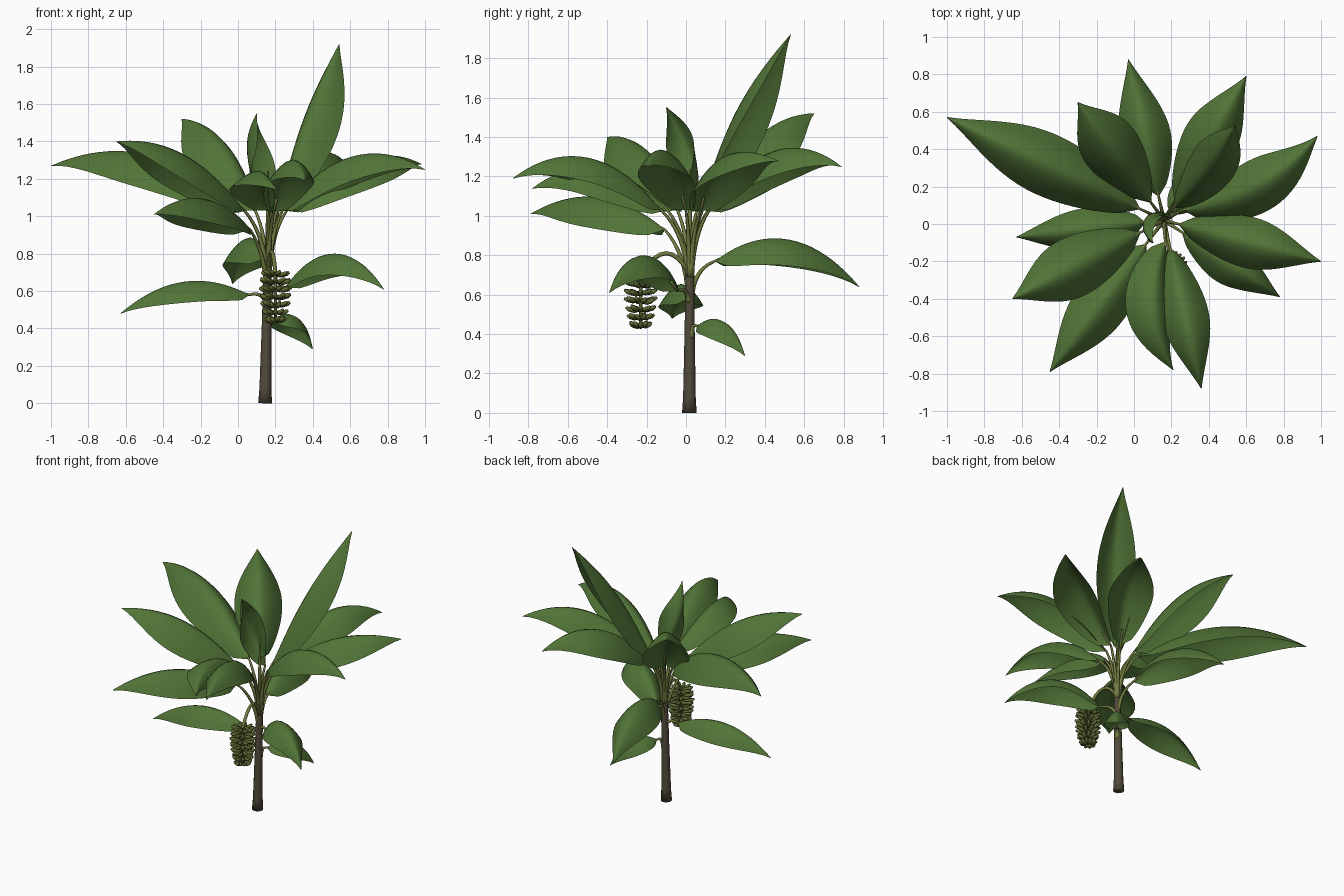
import bpy, math, random
from mathutils import Vector, Matrix

if "Cube" in bpy.data.objects:
    bpy.data.objects.remove(bpy.data.objects["Cube"])

random.seed(4)


def material(name, rgb):
    m = bpy.data.materials.new(name)
    m.diffuse_color = (*rgb, 1)
    m.use_nodes = True
    m.node_tree.nodes["Principled BSDF"].inputs["Base Color"].default_value = m.diffuse_color
    return m


LEAF = material("leaf green", (0.083, 0.175, 0.038))
STEM = material("stem olive", (0.17, 0.20, 0.05))
BARK = material("trunk brown", (0.085, 0.070, 0.045))
FRUIT = material("unripe fruit green", (0.115, 0.15, 0.035))
Z = Vector((0, 0, 1))
CROWN = Vector((.16, .02, 0))   # trunk axis at the crown
HANG = Vector((.20, -.23, 0))   # axis of the fruit bunch


def make_object(name, verts, faces, mat):
    me = bpy.data.meshes.new(name)
    me.from_pydata([tuple(v) for v in verts], [], faces)
    me.materials.append(mat)
    me.shade_smooth()
    ob = bpy.data.objects.new(name, me)
    bpy.context.collection.objects.link(ob)
    return ob


def bezier(a, m, b, t):
    """Quadratic curve passing through m at its middle."""
    c = 2 * m - (a + b) / 2
    return a * (1 - t) ** 2 + c * 2 * t * (1 - t) + b * t * t


def tube(path, radii, sides, verts, faces):
    """Append a capped tube along a path."""
    start = len(verts)
    for i, p in enumerate(path):
        d = (path[min(i + 1, len(path) - 1)] - path[max(i - 1, 0)]).normalized()
        q = Z.rotation_difference(d)
        for k in range(sides):
            a = 2 * math.pi * k / sides
            verts.append(p + q @ (Vector((math.cos(a), math.sin(a), 0)) * radii[i]))
    for i in range(len(path) - 1):
        for k in range(sides):
            n = (k + 1) % sides
            r = start + i * sides
            faces.append((r + k, r + n, r + sides + n, r + sides + k))
    end = start + (len(path) - 1) * sides
    faces.append(tuple(start + k for k in reversed(range(sides))))
    faces.append(tuple(end + k for k in range(sides)))


def blade(name, base, mid, tip, width, roll):
    """Pointed blade with hanging sides, bent along its length."""
    n, cols = 20, 10
    verts, faces = [], []
    for i in range(n + 1):
        t = i / n
        p = bezier(base, mid, tip, t)
        d = (bezier(base, mid, tip, t + .01) - bezier(base, mid, tip, t - .01)).normalized()
        side = Matrix.Rotation(math.radians(roll), 3, d) @ d.cross(Z).normalized()
        up = side.cross(d)
        w = width * max(math.sin(math.pi * t ** 0.88), 0) ** (.6 + .5 * t) + 0.002
        for k in range(cols + 1):
            u = 2 * k / cols - 1
            verts.append(p + side * u * w + up * (.045 * math.sin(math.pi * t) - w * abs(u) ** 1.7))
    for i in range(n):
        for k in range(cols):
            r = i * (cols + 1) + k
            faces.append((r, r + 1, r + cols + 2, r + cols + 1))
    make_object(name, verts, faces, LEAF)


stalk_v, stalk_f = [], []


def leaf(name, tip, rise, width, base_z=1.03, reach=.115, bow=0, roll=0):
    """Leaf from the crown toward its tip; rise arches it, bow curves it sideways."""
    tip = Vector(tip)
    out = (tip - CROWN).to_2d().normalized().to_3d()
    base = CROWN + out * reach + Z * base_z
    mid = (base + tip) / 2 + Z * rise + out.cross(Z) * bow
    blade(name, base, mid, tip, width, roll)
    # Stalk rises along the trunk, bends out and runs a little under the blade
    climb = .34 if base_z > .9 else .18 if base_z > .7 else .06
    start = CROWN + out * .008 + Z * (base_z - climb)
    bend = (start + base) / 2 - out * reach * .18 + Z * .025
    path = [bezier(start, bend, base, k / 8) for k in range(9)] + [bezier(base, mid, tip, .1)]
    tube(path, [.014 - .0009 * k for k in range(10)], 8, stalk_v, stalk_f)


# Leaves
leaf("leaf_long_left", (-1, .57, 1.27), .135, .165, reach=.14)
leaf("leaf_back_left", (-.30, .65, 1.52), .085, .155)
leaf("leaf_back_right", (.60, .79, 1.25), .145, .145)
leaf("leaf_tallest", (.54, .53, 1.92), .025, .125, reach=.08, bow=.03)
leaf("leaf_right_back", (.98, .47, 1.28), .10, .14, bow=.08)
leaf("leaf_right", (1, -.20, 1.25), .135, .135, reach=.08)
leaf("leaf_front_right", (.36, -.88, 1.19), .14, .125, reach=.15)
leaf("leaf_front", (.21, -.78, 1.14), .11, .125, bow=.09, roll=-15)
leaf("leaf_front_left", (-.45, -.79, 1.01), .08, .145, base_z=.93, reach=.16)
leaf("leaf_left", (-.65, -.40, 1.40), .075, .16, reach=.14)
leaf("leaf_young", (.10, -.10, 1.55), .02, .085, reach=-.04, bow=.05, roll=80)
leaf("leaf_low_back", (-.03, .88, .64), .13, .135, base_z=.77, reach=.13)
leaf("leaf_low_right", (.78, -.39, .61), .14, .115, base_z=.62)
leaf("leaf_low_left", (-.63, -.07, .48), .075, .11, base_z=.58, reach=.10)
leaf("leaf_lowest", (.40, .30, .29), .055, .085, base_z=.44, reach=.05)

# Young rolled shoot in the centre
tube([CROWN + Z * .72, CROWN + Z, CROWN + Z * 1.24], [.016, .011, .002], 8, stalk_v, stalk_f)
make_object("leaf_stalks", stalk_v, stalk_f, STEM)

# Trunk: slightly leaning, flared at the foot
v, f = [], []
foot = Vector((.145, .017, 0))
heights = (0, .08, .4, .72, .8)
tube([foot.lerp(CROWN, h / .8) + Z * h for h in heights], [.037, .032, .026, .022, .014], 12, v, f)
make_object("trunk", v, f, BARK)

# Fruit stem: arches forward and hangs down through the bunch
v, f = [], []
arch = [bezier(CROWN + Z * .70, Vector((.18, -.10, .81)), HANG + Z * .70, k / 8) for k in range(9)]
tube(arch + [HANG + Z * .44], [.011] * 9 + [.008], 8, v, f)
make_object("fruit_stem", v, f, STEM)

# Fruit bunch: tiers of short upturned fingers, slightly uneven
v, f = [], []
for tier in range(7):
    reach = .086 - .003 * (tier - 2) ** 2 * (.6 if tier > 2 else 1)
    for k in range(10):
        a = 2 * math.pi * (k + .5 * (tier % 2)) / 10
        d = Vector((math.cos(a), math.sin(a), 0))
        c = HANG + Z * (.695 - tier * .041 + random.uniform(-.006, .006))
        path = [c + d * reach * s + Z * (.035 * s * s - .022 * s - .004) for s in (.1, .45, .8, 1)]
        tube(path, [.007, .0125, .0125, .007], 6, v, f)
make_object("fruit_bunch", v, f, FRUIT)
